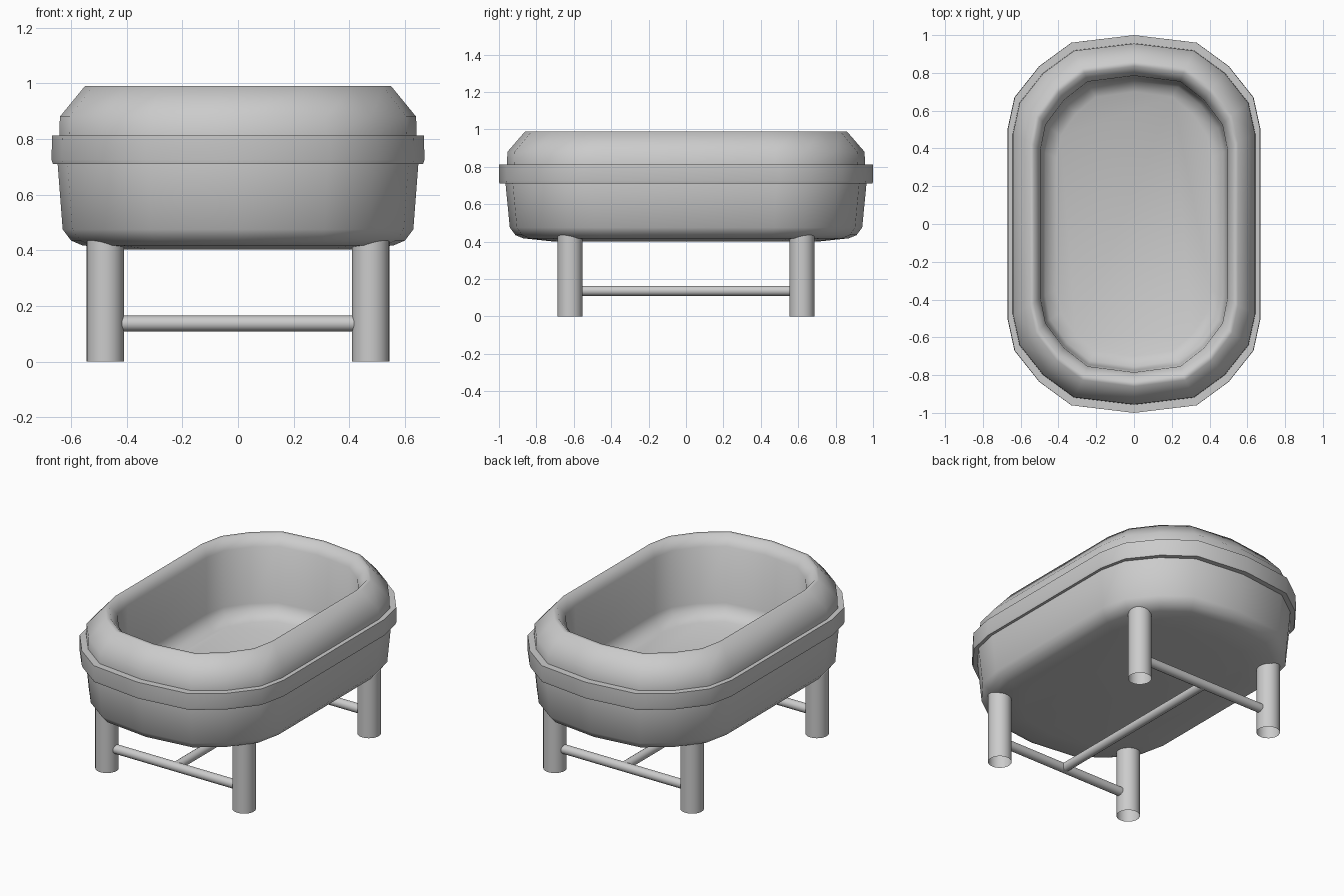
import bpy, bmesh, math
from mathutils import Vector

if "Cube" in bpy.data.objects:
    bpy.data.objects.remove(bpy.data.objects["Cube"])

# Unit outline of one quadrant of the oval plan (fraction of half width / half length)
QUAD = [(1.0, 0.5), (0.945, 0.67), (0.75, 0.835), (0.495, 0.96)]
OUTLINE = (QUAD + [(0, 1)] + [(-x, y) for x, y in reversed(QUAD)]
           + [(-x, -y) for x, y in QUAD] + [(0, -1)]
           + [(x, -y) for x, y in reversed(QUAD)])


def smooth(obj, angle):
    bpy.ops.object.select_all(action='DESELECT')
    obj.select_set(True)
    bpy.context.view_layer.objects.active = obj
    bpy.ops.object.shade_smooth_by_angle(angle=math.radians(angle))


def loft(name, rings, angle, closed=False):
    """Skin oval rings given as (half width, half length, height)."""
    bm = bmesh.new()
    loops = [[bm.verts.new((u * hx, v * hy, z)) for u, v in OUTLINE]
             for hx, hy, z in rings]
    n = len(OUTLINE)
    pairs = list(zip(loops, loops[1:]))
    if closed:
        pairs.append((loops[-1], loops[0]))
    for a, b in pairs:
        for i in range(n):
            j = (i + 1) % n
            bm.faces.new((a[i], a[j], b[j], b[i]))
    if not closed:
        bm.faces.new(list(reversed(loops[0])))
        bm.faces.new(loops[-1])
    bmesh.ops.recalc_face_normals(bm, faces=bm.faces)
    mesh = bpy.data.meshes.new(name)
    bm.to_mesh(mesh)
    bm.free()
    obj = bpy.data.objects.new(name, mesh)
    bpy.context.collection.objects.link(obj)
    smooth(obj, angle)
    return obj


def rod(name, start, end, radius, sides):
    """Open-ended round tube between two points."""
    a, b = Vector(start), Vector(end)
    d = b - a
    bpy.ops.mesh.primitive_cylinder_add(
        vertices=sides, radius=radius, depth=d.length, end_fill_type='NOTHING',
        location=(a + b) / 2, rotation=d.to_track_quat('Z', 'Y').to_euler())
    obj = bpy.context.object
    obj.name = name
    smooth(obj, 40)


# Basin: up the outside, over the rim, down to the inner floor
loft("basin", [
    (0.42, 0.72, 0.402), (0.56, 0.87, 0.418), (0.60, 0.912, 0.435),
    (0.63, 0.942, 0.475), (0.648, 0.965, 0.71), (0.642, 0.957, 0.81),
    (0.64, 0.955, 0.88), (0.55, 0.86, 0.99), (0.53, 0.835, 0.99),
    (0.495, 0.785, 0.93), (0.49, 0.775, 0.58), (0.47, 0.755, 0.53),
    (0.41, 0.70, 0.50)], 60)

# Raised band around the basin
loft("band", [
    (0.63, 0.945, 0.71), (0.665, 0.997, 0.71), (0.67, 1.0, 0.725),
    (0.668, 1.0, 0.813), (0.63, 0.945, 0.813)], 40, closed=True)

# Four legs
LX, LY, BAR_Z = 0.477, 0.62, 0.137
for sy, end in ((-1, "front"), (1, "back")):
    for sx, side in ((-1, "left"), (1, "right")):
        rod(f"{end}_{side}_leg", (sx * LX, sy * LY, 0), (sx * LX, sy * LY, 0.45), 0.067, 24)
    # Cross bar joining the pair of legs
    rod(f"{end}_cross_bar", (-LX + 0.05, sy * LY, BAR_Z), (LX - 0.05, sy * LY, BAR_Z), 0.028, 16)

# Long stretcher between the cross bars
rod("center_stretcher", (0, -LY, BAR_Z), (0, LY, BAR_Z), 0.027, 16)
